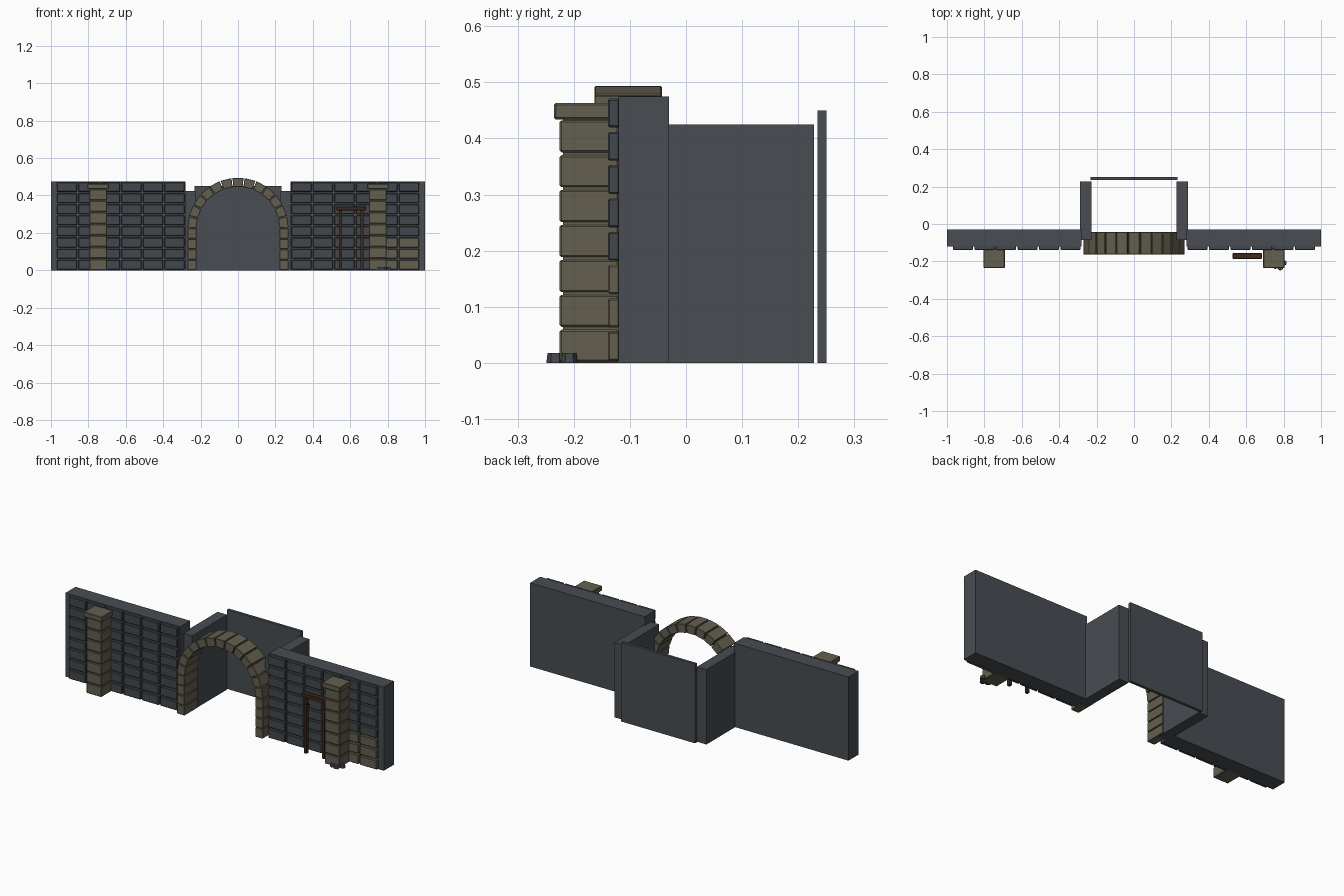
import bpy, bmesh, math
from mathutils import Matrix, Vector

cube = bpy.data.objects.get("Cube")
if cube:
    bpy.data.objects.remove(cube)


def material(name, rgb):
    m = bpy.data.materials.new(name)
    m.use_nodes = True
    m.diffuse_color = (*rgb, 1)
    m.node_tree.nodes["Principled BSDF"].inputs["Base Color"].default_value = (*rgb, 1)
    return m


SLATE = material("slate_wall", (0.065, 0.074, 0.084))
BRICK = material("dark_slate_brick", (0.055, 0.064, 0.073))
SAND = material("sandstone", (0.127, 0.114, 0.080))
WOOD = material("dark_wood", (0.045, 0.022, 0.011))


def add_box(bm, x, y, z):
    """Axis-aligned box from (min, max) pairs."""
    lo, hi = Vector((x[0], y[0], z[0])), Vector((x[1], y[1], z[1]))
    mat = Matrix.Translation((lo + hi) / 2) @ Matrix.Diagonal((*(hi - lo), 1))
    bmesh.ops.create_cube(bm, size=1, matrix=mat)


def finish(name, bm, mat, bevel=0):
    mesh = bpy.data.meshes.new(name)
    bmesh.ops.recalc_face_normals(bm, faces=bm.faces)
    bm.to_mesh(mesh)
    bm.free()
    mesh.materials.append(mat)
    ob = bpy.data.objects.new(name, mesh)
    bpy.context.collection.objects.link(ob)
    if bevel:
        mod = ob.modifiers.new("worn_edges", "BEVEL")
        mod.width, mod.segments = bevel, 1
    return ob


def box(name, x, y, z, mat, bevel=0):
    bm = bmesh.new()
    add_box(bm, x, y, z)
    return finish(name, bm, mat, bevel)


def span(side, a, b):
    return tuple(sorted((side * a, side * b)))


ROWS, COLS = 8, 6
ROW_H, COL_W = 0.475 / ROWS, 0.69 / COLS
GAP = 0.004

for side, label in ((1, "left"), (-1, "right")):
    # Main wall slab and the recess side wall
    box(label + "_wall", span(side, 0.28, 1), (-0.12, -0.03), (0, 0.475), SLATE)
    box(label + "_recess_wall", span(side, 0.228, 0.288), (-0.085, 0.228), (0, 0.425), SLATE)

    # Brick facing, with a sandstone repair in the outer lower corner
    dark, pale = bmesh.new(), bmesh.new()
    for r in range(ROWS):
        for c in range(COLS):
            repaired = side == 1 and r < 3 and c >= COLS - 2
            x0, z0 = 0.282 + c * COL_W, r * ROW_H
            add_box(pale if repaired else dark,
                    span(side, x0 + GAP, x0 + COL_W - GAP), (-0.139, -0.118),
                    (z0 + GAP, z0 + ROW_H - GAP))
    finish(label + "_bricks", dark, BRICK, 0.003)
    if side == 1:
        finish("repair_bricks", pale, SAND, 0.003)
    else:
        pale.free()

    # Stacked block pillar with cap
    cx = side * 0.748
    bm = bmesh.new()
    pitch = 0.0622
    for i in range(7):
        add_box(bm, (cx - 0.047, cx + 0.047), (-0.225, -0.12),
                (i * pitch + 0.002, (i + 1) * pitch - 0.003))
    finish(label + "_pillar_blocks", bm, SAND, 0.003)
    box(label + "_pillar_core", (cx - 0.042, cx + 0.042), (-0.219, -0.12), (0, 0.436), SAND)
    box(label + "_pillar_cap", (cx - 0.057, cx + 0.057), (-0.235, -0.13), (0.434, 0.463), SAND, 0.003)

    # Arch jamb
    bm = bmesh.new()
    for i in range(4):
        h = 0.225 / 4
        add_box(bm, span(side, 0.222, 0.269), (-0.163, -0.043), (i * h + 0.002, (i + 1) * h - 0.002))
    finish(label + "_arch_jamb", bm, SAND, 0.002)

# Back wall of the recess
box("recess_back_wall", (-0.232, 0.232), (0.234, 0.25), (0, 0.45), SLATE)

# Arch ring of wedge stones
bm = bmesh.new()
STONES = 13
step = math.pi / STONES
for i in range(STONES):
    corners = []
    for ang, r in ((i, 0.222), (i, 0.27), (i + 1, 0.27), (i + 1, 0.222)):
        a = ang * step + (0.01 if ang == i else -0.01)
        corners.append((r * math.cos(a), 0.225 + r * math.sin(a)))
    front = bm.faces.new([bm.verts.new((x, -0.163, z)) for x, z in corners])
    ext = bmesh.ops.extrude_face_region(bm, geom=[front], use_keep_orig=True)
    bmesh.ops.translate(bm, vec=(0, 0.12, 0),
                        verts=[g for g in ext["geom"] if isinstance(g, bmesh.types.BMVert)])
finish("arch_ring", bm, SAND, 0.002)

# Wooden frame standing before the wall
for name, x in (("inner", 0.548), ("outer", 0.662)):
    box(name + "_frame_post", (x - 0.008, x + 0.008), (-0.179, -0.162), (0, 0.322), WOOD)
    box(name + "_frame_band", (x - 0.011, x + 0.011), (-0.182, -0.159), (0.265, 0.277), WOOD)
box("frame_lintel", (0.527, 0.684), (-0.186, -0.156), (0.32, 0.341), WOOD, 0.002)

# Loose stones at the pillar foot
bm = bmesh.new()
for x, y, r in ((0.755, -0.225, 0.016), (0.782, -0.233, 0.016), (0.803, -0.208, 0.015)):
    bmesh.ops.create_cone(bm, cap_ends=True, segments=6, radius1=r, radius2=r * 0.85,
                          depth=0.018, matrix=Matrix.Translation((x, y, 0.009)))
finish("loose_stones", bm, BRICK)
